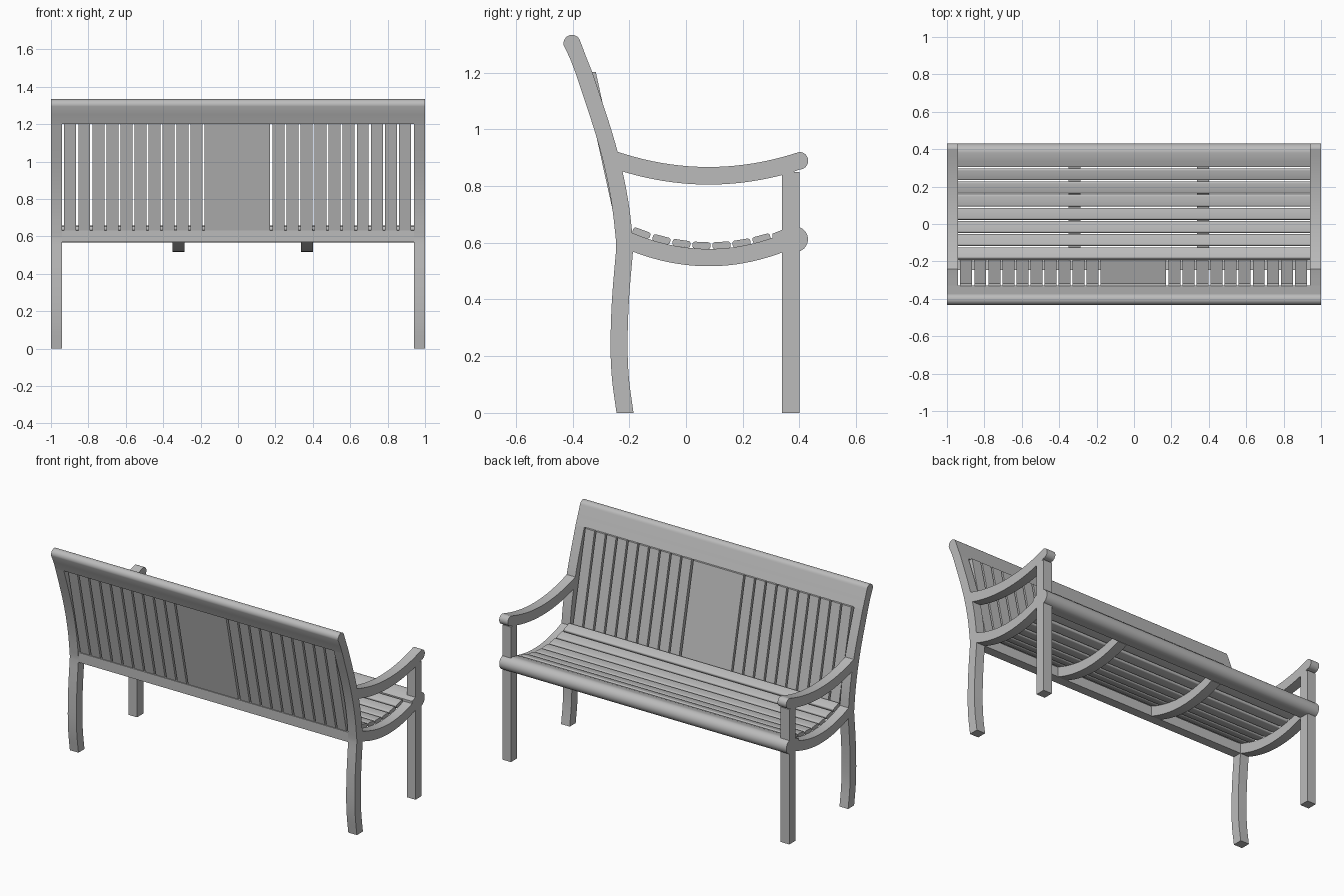
import bpy, bmesh, math
from mathutils import Vector

cube = bpy.data.objects.get("Cube")
if cube:
    bpy.data.objects.remove(cube, do_unlink=True)

grey = bpy.data.materials.new("plain_grey")
grey.use_nodes = True
grey.diffuse_color = (0.5, 0.5, 0.5, 1)
grey.node_tree.nodes["Principled BSDF"].inputs["Base Color"].default_value = (0.5, 0.5, 0.5, 1)


def prism(name, profile, x0, x1):
    """Extrude a side profile of (y, z) points from x0 to x1."""
    bm = bmesh.new()
    face = bm.faces.new([bm.verts.new((x0, y, z)) for y, z in profile])
    side = bmesh.ops.extrude_face_region(bm, geom=[face])["geom"]
    bmesh.ops.translate(bm, vec=(x1 - x0, 0, 0),
                        verts=[v for v in side if isinstance(v, bmesh.types.BMVert)])
    bmesh.ops.recalc_face_normals(bm, faces=bm.faces)
    mesh = bpy.data.meshes.new(name)
    bm.to_mesh(mesh)
    bm.free()
    mesh.materials.append(grey)
    obj = bpy.data.objects.new(name, mesh)
    bpy.context.collection.objects.link(obj)
    bpy.ops.object.select_all(action='DESELECT')
    obj.select_set(True)
    bpy.context.view_layer.objects.active = obj
    bpy.ops.object.shade_smooth_by_angle(angle=math.radians(30))
    return obj


def smooth_path(points, steps=5):
    """Smooth curve through a few (y, z) points."""
    p = [Vector(q) for q in points]
    p = [2 * p[0] - p[1]] + p + [2 * p[-1] - p[-2]]
    out = []
    for a, b, c, d in zip(p, p[1:], p[2:], p[3:]):
        for i in range(steps):
            t = i / steps
            out.append(0.5 * (2 * b + (c - a) * t + (2 * a - 5 * b + 4 * c - d) * t ** 2
                              + (3 * b - a - 3 * c + d) * t ** 3))
    return out + [p[-2]]


def arc(cy, cz, r, start, end, n=12):
    angles = [math.radians(start + (end - start) * i / n) for i in range(n + 1)]
    return [(cy + r * math.cos(a), cz + r * math.sin(a)) for a in angles]


def thicken(path, half=0.03):
    """Front edge upwards, then back edge downwards."""
    return [(y + half, z) for y, z in path] + [(y - half, z) for y, z in reversed(path)]


def sag(low, bend, y0, y1, n=20):
    """Shallow hanging curve with its lowest point near the seat middle."""
    ys = [y0 + (y1 - y0) * i / n for i in range(n + 1)]
    return [(y, low + bend * (y - 0.08) ** 2) for y in ys]


def box_profile(y0, y1, z0, z1):
    return [(y0, z0), (y1, z0), (y1, z1), (y0, z1)]


INNER, OUTER = 0.94, 1.0
leg_path = smooth_path([(-0.215, 0), (-0.231, 0.12), (-0.236, 0.24), (-0.231, 0.4), (-0.216, 0.58)])
back_path = smooth_path([(-0.216, 0.6), (-0.231, 0.73), (-0.256, 0.86), (-0.294, 1.0), (-0.36, 1.2)])
post_profile = thicken(leg_path + back_path)
arm_profile = (sag(0.867, 0.52, -0.245, 0.395) + arc(0.4, 0.889, 0.031, 90, -90)
               + sag(0.805, 0.5, -0.235, 0.38)[::-1])
bearer_profile = sag(0.578, 0.78, -0.2, 0.34) + sag(0.517, 0.72, -0.2, 0.34)[::-1]

# End frames: rear posts, front legs, arms and curved seat sides
for side, s in (("left", 1), ("right", -1)):
    prism(side + "_rear_post", post_profile, s * INNER, s * OUTER)
    prism(side + "_front_leg", box_profile(0.338, 0.4, 0, 0.85), s * INNER, s * OUTER)
    prism(side + "_arm", arm_profile, s * INNER, s * OUTER)
    prism(side + "_seat_side", bearer_profile, s * INNER, s * OUTER)

# Curved bearers under the seat
for name, x in (("left_bearer", 0.37), ("right_bearer", -0.318)):
    prism(name, bearer_profile, x - 0.032, x + 0.032)

# Rounded front rail, rear rail and rounded top rail
prism("front_rail", [(0.305, 0.6), (0.305, 0.632), (0.338, 0.645)]
      + arc(0.385, 0.612, 0.045, 95, -95, 20) + [(0.338, 0.568)], -OUTER, OUTER)
prism("rear_rail", box_profile(-0.246, -0.188, 0.57, 0.632), -INNER, INNER)
prism("top_rail", [(-0.33, 1.2), (-0.35, 1.25)] + arc(-0.402, 1.303, 0.03, 15, 195)
      + [(-0.409, 1.25), (-0.39, 1.2)], -OUTER, OUTER)

# Seat slats with rounded edges, laid along the sag
for i in range(7):
    cy = -0.157 + i * 0.0705
    cz = 0.59 + 0.75 * (cy - 0.085) ** 2
    tilt = math.atan(1.5 * (cy - 0.085))
    half_w, half_t, r = 0.032, 0.012, 0.009
    profile = []
    for k, (sy, sz) in enumerate(((1, 1), (-1, 1), (-1, -1), (1, -1))):
        for y, z in arc(sy * (half_w - r), sz * (half_t - r), r, 90 * k, 90 * k + 90, 4):
            profile.append((cy + y * math.cos(tilt) - z * math.sin(tilt),
                            cz + y * math.sin(tilt) + z * math.cos(tilt)))
    prism("seat_slat_%d" % (i + 1), profile, -INNER, INNER)

# Straight back slats and the wide middle panel
slat_profile = [(-0.193, 0.63), (-0.318, 1.202), (-0.366, 1.202), (-0.24, 0.63)]
for i in range(10):
    for side, start in (("right", -0.929), ("left", 0.185)):
        x = start + i * 0.075
        prism("%s_back_slat_%d" % (side, i + 1), slat_profile, x, x + 0.064)
prism("back_panel", slat_profile, -0.179, 0.171)
